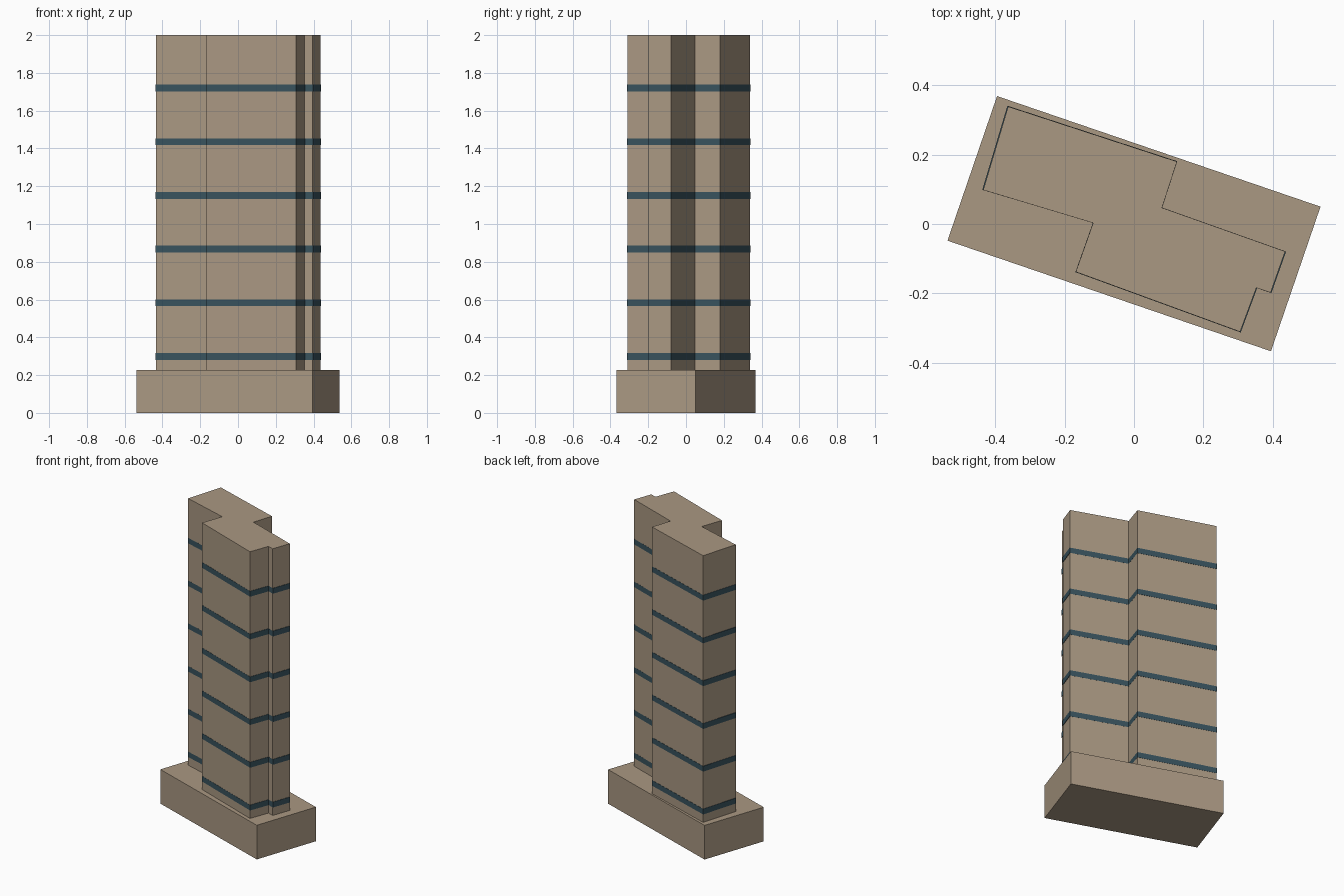
import bpy, bmesh

if "Cube" in bpy.data.objects:
    bpy.data.objects.remove(bpy.data.objects["Cube"])


def material(name, color):
    m = bpy.data.materials.new(name)
    m.diffuse_color = color
    m.use_nodes = True
    m.node_tree.nodes["Principled BSDF"].inputs["Base Color"].default_value = m.diffuse_color
    return m


STONE = material("stone", (0.40, 0.315, 0.225, 1))
GLASS = material("dark_glass", (0.04, 0.085, 0.11, 1))


def prism(name, outline, z0, z1, mat, scale=1.0):
    """Extrude a plan outline from z0 up to z1."""
    bm = bmesh.new()
    base = bm.faces.new([bm.verts.new((x * scale, y * scale, z0)) for x, y in outline])
    top = bmesh.ops.extrude_face_region(bm, geom=[base])["geom"]
    bmesh.ops.translate(bm, vec=(0, 0, z1 - z0),
                        verts=[v for v in top if isinstance(v, bmesh.types.BMVert)])
    bmesh.ops.recalc_face_normals(bm, faces=bm.faces)
    mesh = bpy.data.meshes.new(name)
    bm.to_mesh(mesh)
    bm.free()
    mesh.materials.append(mat)
    obj = bpy.data.objects.new(name, mesh)
    bpy.context.collection.objects.link(obj)
    return obj


PODIUM_TOP = 0.227

# Rotated rectangular podium
podium = [(-0.395, 0.369), (-0.538, -0.048), (0.395, -0.367), (0.538, 0.05)]
prism("podium", podium, 0, PODIUM_TOP, STONE)

# Stepped tower plan
tower = [(-0.363, 0.339), (-0.435, 0.098), (-0.118, 0.003), (-0.168, -0.138),
         (0.306, -0.311), (0.353, -0.184), (0.394, -0.198), (0.436, -0.079),
         (0.081, 0.047), (0.124, 0.180)]
prism("tower", tower, PODIUM_TOP, 2.0, STONE)

# Thin window bands, standing slightly proud of the walls
for i in range(6):
    z = 0.299 + i * 0.2842
    prism(f"window_band_{i + 1}", tower, z - 0.018, z + 0.018, GLASS, 1.006)
